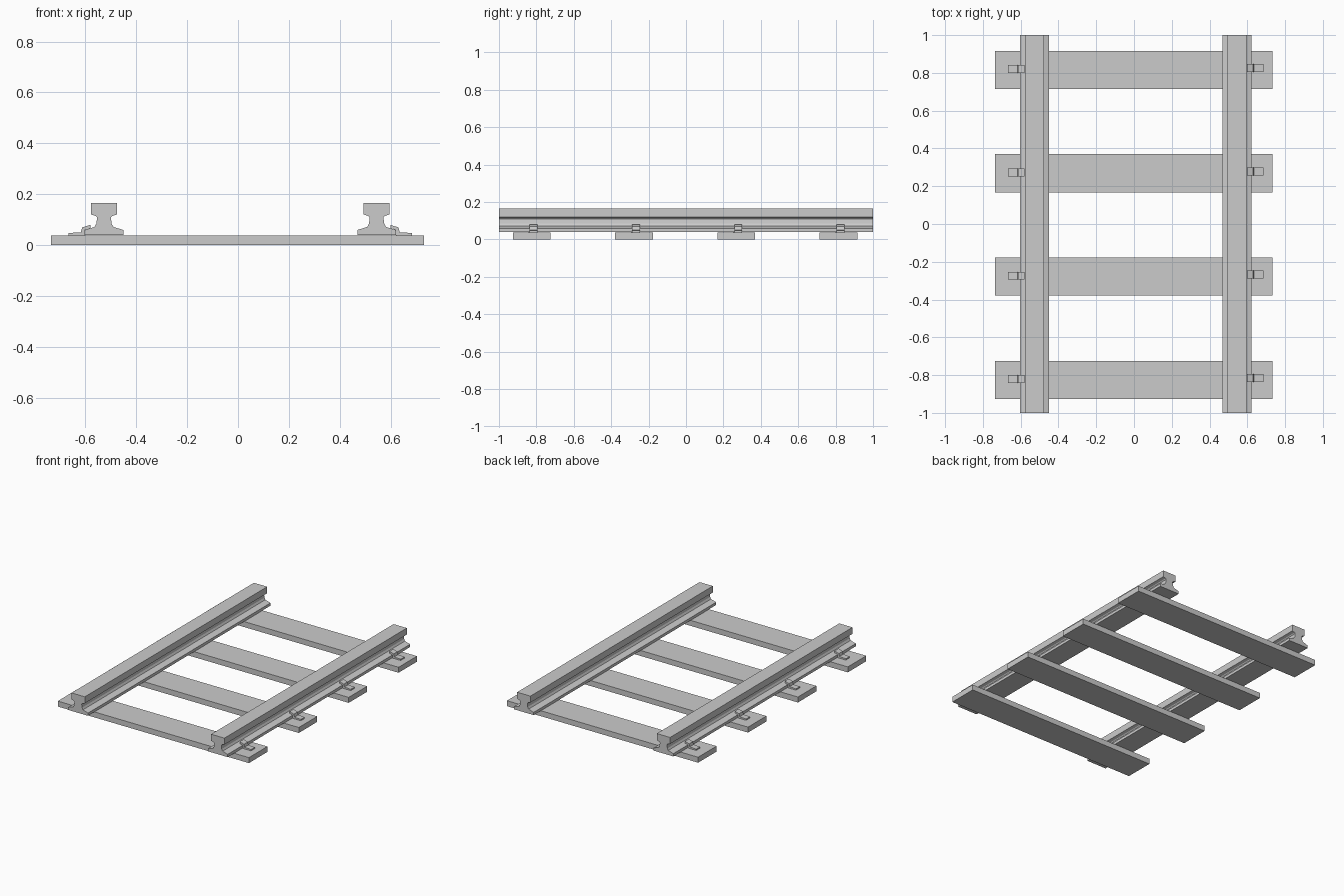
import bpy, bmesh

if "Cube" in bpy.data.objects:
    bpy.data.objects.remove(bpy.data.objects["Cube"])


def extrude_profile(name, pts, y0, y1, x=0.0, flip=1):
    """Extrude an (x, z) outline along y into a closed solid."""
    bm = bmesh.new()
    face = bm.faces.new([bm.verts.new((x + flip * px, y0, pz)) for px, pz in pts])
    ext = bmesh.ops.extrude_face_region(bm, geom=[face])
    verts = [g for g in ext["geom"] if isinstance(g, bmesh.types.BMVert)]
    bmesh.ops.translate(bm, vec=(0, y1 - y0, 0), verts=verts)
    bmesh.ops.recalc_face_normals(bm, faces=bm.faces)
    mesh = bpy.data.meshes.new(name)
    bm.to_mesh(mesh)
    bm.free()
    obj = bpy.data.objects.new(name, mesh)
    bpy.context.collection.objects.link(obj)
    return obj


SLEEPER_TOP = 0.038

# Half of the rail section, from foot to head, mirrored to a full outline
half = [(0.076, 0.040), (0.076, 0.059), (0.037, 0.071), (0.030, 0.084),
        (0.027, 0.108), (0.032, 0.114), (0.051, 0.120), (0.051, 0.165)]
rail = half + [(-px, pz) for px, pz in reversed(half)]

# Bent clip section, measured outward from the rail centre
clip = [(0.140, SLEEPER_TOP), (0.140, 0.047), (0.091, 0.050), (0.086, 0.069),
        (0.054, 0.079), (0.054, 0.066), (0.077, 0.059), (0.077, SLEEPER_TOP)]

# Sleepers
sleeper_y = [0.816 - 0.547 * i for i in range(4)]
board = [(-0.735, 0), (0.732, 0), (0.732, SLEEPER_TOP), (-0.735, SLEEPER_TOP)]
for i, y in enumerate(sleeper_y):
    extrude_profile(f"sleeper_{i + 1}", board, y - 0.101, y + 0.101)

# Rails with one outer clip per sleeper
for side, x, flip, dy in (("left", -0.527, -1, 0.004), ("right", 0.545, 1, 0.010)):
    extrude_profile(f"rail_{side}", rail, -1, 1, x)
    for i, y in enumerate(sleeper_y):
        extrude_profile(f"clip_{side}_{i + 1}", clip, y + dy - 0.021, y + dy + 0.021, x, flip)
